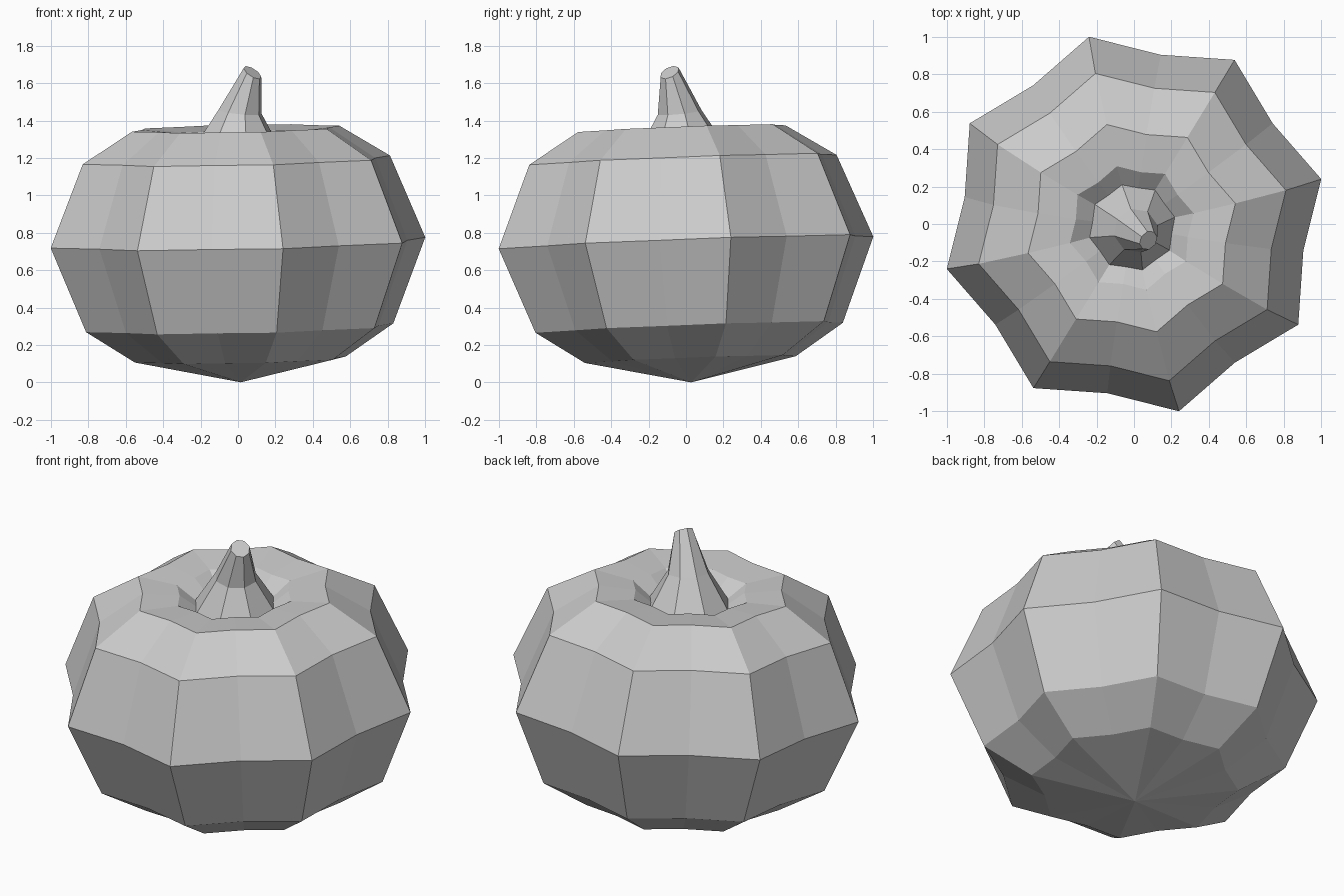
import bpy, bmesh, math
from mathutils import Vector, Matrix

cube = bpy.data.objects.get("Cube")
if cube:
    bpy.data.objects.remove(cube)

grey = bpy.data.materials.new("plain grey")
grey.use_nodes = True
COLOUR = (0.6, 0.6, 0.6, 1)
grey.diffuse_color = COLOUR
grey.node_tree.nodes["Principled BSDF"].inputs["Base Color"].default_value = COLOUR

TURN = math.radians(13.5)          # direction of the first rib
MIDDLE = Vector((0, 0, 0.747))     # centre of the widest ring
LEAN = Vector((0, 0, 1)).rotation_difference(Vector((-0.02, -0.037, 1))).to_matrix()


def ring(bm, sides, radius, centre, valley=1.0, tilt=Matrix.Identity(3)):
    """Ring of vertices; every second one is pulled in by the valley factor."""
    verts = []
    for i in range(sides):
        a = TURN + math.tau * i / sides
        r = radius * (valley if i % 2 else 1)
        verts.append(bm.verts.new(centre + tilt @ Vector((r * math.cos(a), r * math.sin(a), 0))))
    return verts


def bridge(bm, low, high):
    n = len(low)
    for i in range(n):
        j = (i + 1) % n
        bm.faces.new((low[i], low[j], high[j], high[i]))


def finish(bm, name):
    bmesh.ops.recalc_face_normals(bm, faces=bm.faces)
    mesh = bpy.data.meshes.new(name)
    bm.to_mesh(mesh)
    bm.free()
    mesh.materials.append(grey)
    obj = bpy.data.objects.new(name, mesh)
    bpy.context.collection.objects.link(obj)


# Ribbed body: stacked rings, closed by a point below and a sunken floor on top
bm = bmesh.new()
profile = [(0.58, 0.122), (0.845, 0.292), (1.03, 0.747), (0.845, 1.19),
           (0.57, 1.357), (0.34, 1.335), (0.22, 1.25)]
rings = [ring(bm, 16, r, MIDDLE + LEAN @ Vector((0, 0, z - MIDDLE.z)), 0.89, LEAN)
         for r, z in profile]
for low, high in zip(rings, rings[1:]):
    bridge(bm, low, high)
for edge, z in ((rings[0], 0), (rings[-1], 1.24)):
    tip = bm.verts.new(MIDDLE + LEAN @ Vector((0, 0, z - MIDDLE.z)))
    for i in range(16):
        bm.faces.new((edge[i], edge[(i + 1) % 16], tip))
finish(bm, "body")

# Bent stem: eight-sided rings that lean over towards the tip
bm = bmesh.new()
sections = [(0.24, (-0.01, -0.017, 1.25), (-0.02, -0.037, 1)),
            (0.12, (0.01, -0.035, 1.445), (0.1, -0.1, 1)),
            (0.055, (0.077, -0.088, 1.657), (0.65, -0.5, 1))]
rings = []
for radius, centre, axis in sections:
    tilt = Vector((0, 0, 1)).rotation_difference(Vector(axis)).to_matrix()
    rings.append(ring(bm, 8, radius, Vector(centre), 1.0, tilt))
for low, high in zip(rings, rings[1:]):
    bridge(bm, low, high)
bm.faces.new(rings[-1])
bm.faces.new(rings[0])
finish(bm, "stem")
